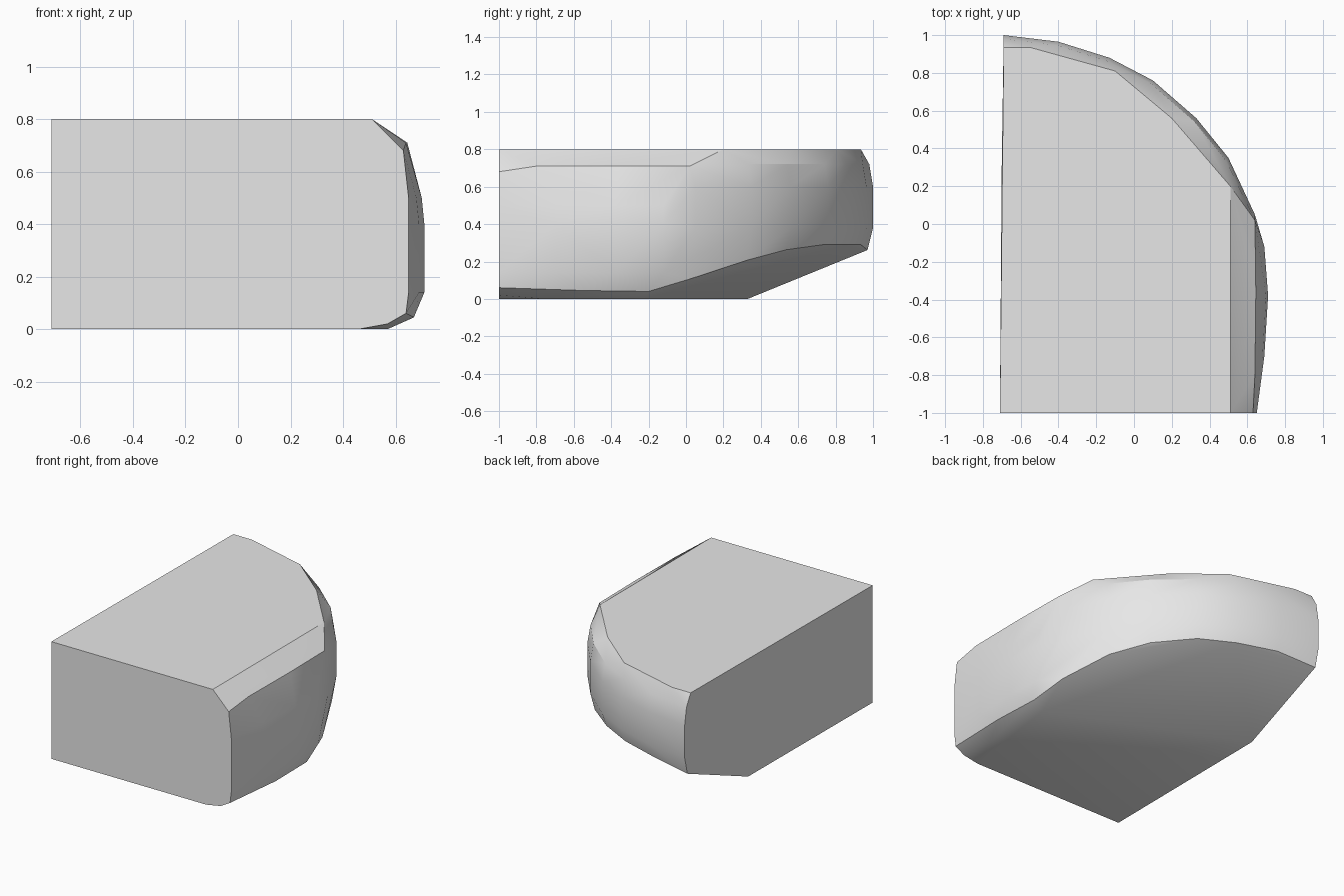
import bpy
import bmesh
import math

cube = bpy.data.objects.get("Cube")
if cube:
    bpy.data.objects.remove(cube, do_unlink=True)

# Single plain grey
grey = bpy.data.materials.new("plain grey")
grey.use_nodes = True
color = (0.8, 0.8, 0.8, 1)
grey.diffuse_color = color
grey.node_tree.nodes["Principled BSDF"].inputs["Base Color"].default_value = color

# Widest outline, running from the front edge round to the back corner
side = [(0.65, -1), (0.69, -0.7), (0.71, -0.38), (0.69, -0.12)]
curve = [(0.64, 0.05), (0.5, 0.35), (0.33, 0.56), (0.1, 0.76),
         (-0.13, 0.88), (-0.4, 0.965), (-0.69, 1)]


def layer(outline, z, inset=0.0):
    """Outline at one height, drawn in towards the flat front and side."""
    points = []
    for x, y in outline:
        k = math.hypot(x + 0.7, y + 1)
        nx, ny = (x + 0.7) / k, (y + 1) / k
        points.append((x - inset * nx, y - inset * ny, z))
    return points


def slope_height(x, y):
    """Height of the rising underside."""
    return min(0.29, 0.45 * (0.4 * (x + 0.7) + 0.915 * (y - 0.34)))


points = [(-0.71, -1, 0), (-0.71, -1, 0.8)]

# Flat base and rounded lower side edge
points += [(x, y, 0) for x, y in
           [(0.46, -1), (0.57, -0.75), (0.57, -0.23), (-0.7, 0.33)]]
points += [(0.57, -1, 0.02), (0.64, -1, 0.06), (0.67, -0.55, 0.045),
           (0.66, -0.2, 0.04)]

# Side wall
points += layer(side, 0.14) + layer(side, 0.4)
points += [(x - 0.01, y, 0.5) if y > -1 else (x, y, 0.5) for x, y in side]
points += [(0.63, -1, 0.68), (0.64, -0.8, 0.71), (0.645, -0.36, 0.71),
           (0.64, 0.02, 0.71)]

# Curved back wall, from the rising underside to the top shoulder
for x, y, z in layer(curve, 0, 0.03):
    points.append((x, y, slope_height(x, y)))
points += layer(curve, 0.38) + layer(curve, 0.6)
points += layer(curve[1:], 0.72, 0.02)

# Flat top
points += [(x, y, 0.8) for x, y in
           [(0.51, -1), (0.51, 0.2), (0.2, 0.56), (-0.1, 0.81),
            (-0.55, 0.935), (-0.69, 0.935)]]

# Wrap one convex shell round the profile points
bm = bmesh.new()
for p in points:
    bm.verts.new(p)
hull = bmesh.ops.convex_hull(bm, input=bm.verts)
spare = [v for v in bm.verts if not v.link_faces]
bmesh.ops.delete(bm, geom=spare, context='VERTS')
bmesh.ops.dissolve_limit(bm, angle_limit=math.radians(0.5),
                         verts=bm.verts, edges=bm.edges)
bmesh.ops.recalc_face_normals(bm, faces=bm.faces)
mesh = bpy.data.meshes.new("rounded_corner_block")
bm.to_mesh(mesh)
bm.free()
mesh.materials.append(grey)
block = bpy.data.objects.new("rounded_corner_block", mesh)
bpy.context.collection.objects.link(block)

bpy.ops.object.select_all(action='DESELECT')
block.select_set(True)
bpy.context.view_layer.objects.active = block
bpy.ops.object.shade_smooth_by_angle(angle=math.radians(30))
